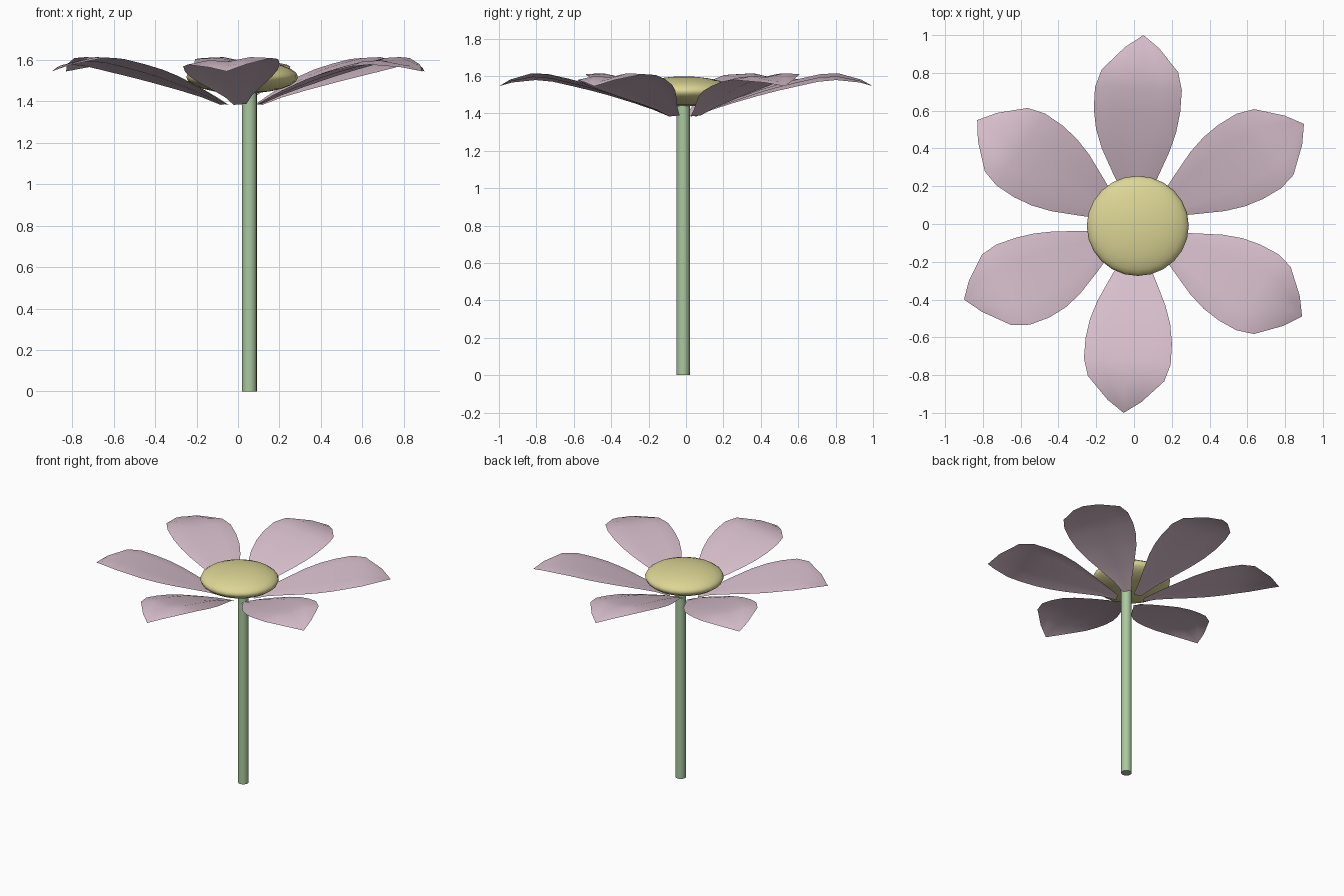
import bpy, bmesh, math
from mathutils import Vector

if "Cube" in bpy.data.objects:
    bpy.data.objects.remove(bpy.data.objects["Cube"])


def material(name, rgb):
    m = bpy.data.materials.new(name)
    m.diffuse_color = (*rgb, 1)
    m.use_nodes = True
    m.node_tree.nodes["Principled BSDF"].inputs["Base Color"].default_value = m.diffuse_color
    return m


def finish(ob, mat, angle=40):
    ob.data.materials.append(mat)
    bpy.ops.object.select_all(action='DESELECT')
    ob.select_set(True)
    bpy.context.view_layer.objects.active = ob
    bpy.ops.object.shade_smooth_by_angle(angle=math.radians(angle))


green = material("stem_green", (0.40, 0.58, 0.34))
yellow = material("centre_yellow", (0.72, 0.67, 0.30))
pink = material("petal_pink", (0.68, 0.52, 0.60))

# Stem
bpy.ops.mesh.primitive_cylinder_add(vertices=16, radius=0.036, depth=1.47, location=(0.055, -0.015, 0.735))
stem = bpy.context.object
stem.name = "stem"
finish(stem, green)

# Flattened flower centre
bpy.ops.mesh.primitive_uv_sphere_add(segments=24, ring_count=12, radius=1, location=(0.02, -0.01, 1.518))
centre = bpy.context.object
centre.name = "flower_centre"
centre.scale = (0.27, 0.265, 0.08)
finish(centre, yellow, 60)

# Petal stations: fraction along length, half width, midrib height
STATIONS = [(0.00, 0.03, 1.385), (0.10, 0.065, 1.425), (0.21, 0.115, 1.462),
            (0.36, 0.18, 1.508), (0.47, 0.213, 1.537), (0.58, 0.229, 1.562),
            (0.70, 0.23, 1.587), (0.80, 0.203, 1.594), (0.93, 0.09, 1.572)]


def petal(name, base, tip, bow):
    base, tip = Vector(base), Vector(tip)
    along = tip - base
    side = Vector((-along.y, along.x)).normalized()
    bm = bmesh.new()
    rows = []
    for t, w, z in STATIONS:
        row = []
        for s in (-1, -0.5, 0, 0.5, 1):
            p = base + along * t + side * (s * w + bow * math.sin(math.pi * t))
            # slight propeller twist, each half gently arched beside the midrib
            k = w / 0.23
            dz = 0.018 * s * k + (0.014 * k if abs(s) == 0.5 else 0)
            row.append(bm.verts.new((p.x, p.y, z + dz)))
        rows.append(row)
    for a, b in zip(rows, rows[1:]):
        for i in range(4):
            bm.faces.new((a[i], b[i], b[i + 1], a[i + 1]))
    end = bm.verts.new((tip.x, tip.y, 1.545))
    for i in range(4):
        bm.faces.new((rows[-1][i], end, rows[-1][i + 1]))
    bm.normal_update()
    for f in bm.faces:
        if f.normal.z < 0:
            f.normal_flip()
    me = bpy.data.meshes.new(name)
    bm.to_mesh(me)
    bm.free()
    ob = bpy.data.objects.new(name, me)
    bpy.context.collection.objects.link(ob)
    finish(ob, pink, 50)


# Six petals around the centre
PETALS = [((0.10, 0.05), (0.90, 0.53), 0), ((0.015, 0.05), (0.05, 1.0), 0.02),
          ((-0.06, 0.03), (-0.83, 0.55), 0), ((-0.07, -0.05), (-0.90, -0.40), 0.035),
          ((0.01, -0.09), (-0.055, -1.0), 0), ((0.10, -0.06), (0.89, -0.49), 0)]
for n, (b, t, bow) in enumerate(PETALS, 1):
    petal(f"petal_{n}", b, t, bow)
